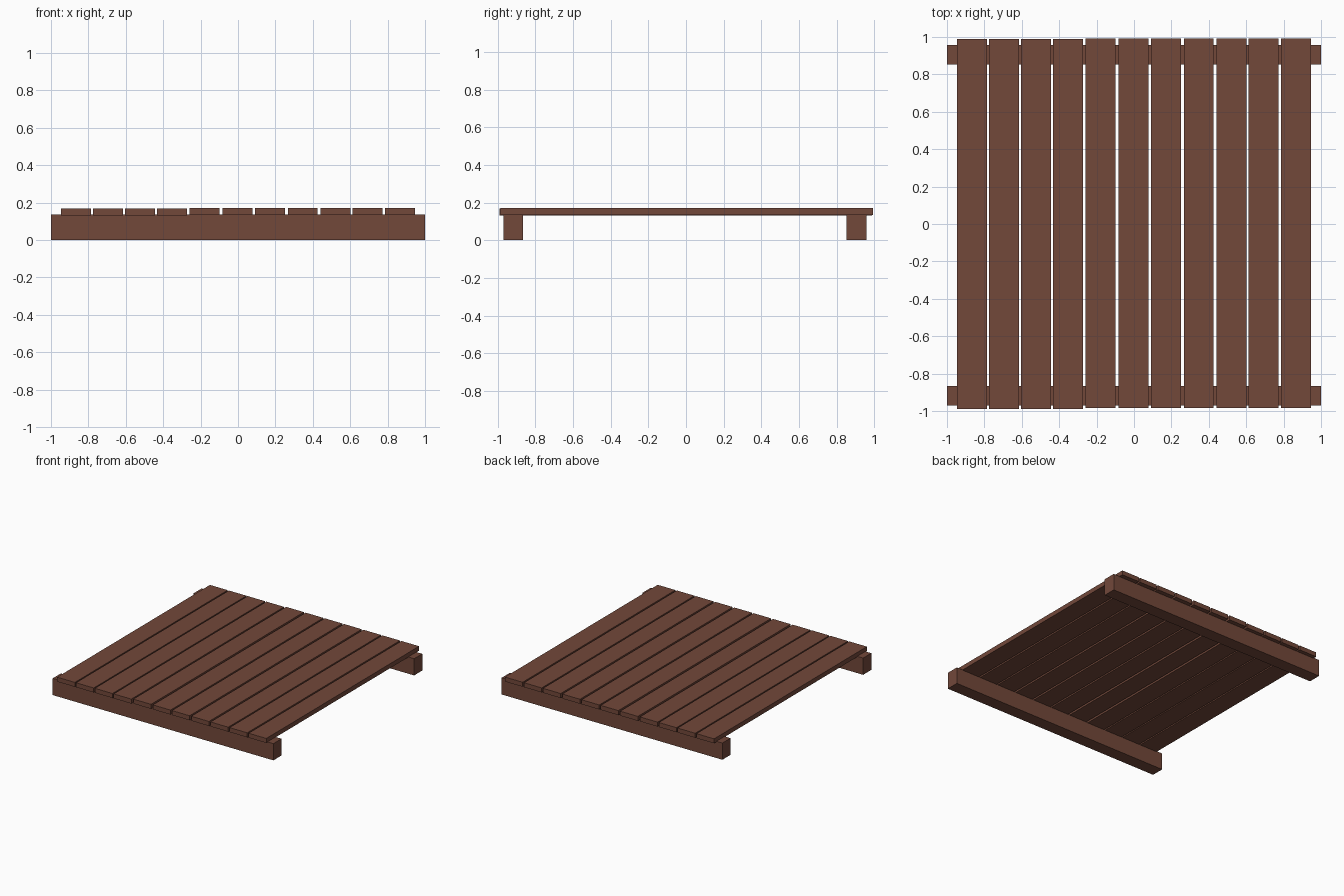
import bpy

if "Cube" in bpy.data.objects:
    bpy.data.objects.remove(bpy.data.objects["Cube"])

wood = bpy.data.materials.new("brown_wood")
wood.diffuse_color = (0.17, 0.065, 0.042, 1)
wood.use_nodes = True
wood.node_tree.nodes["Principled BSDF"].inputs["Base Color"].default_value = wood.diffuse_color


def box(name, x, y, z):
    """Box spanning the given (min, max) ranges."""
    bpy.ops.mesh.primitive_cube_add(size=1, location=[(a + b) / 2 for a, b in (x, y, z)])
    ob = bpy.context.object
    ob.name = name
    ob.scale = [b - a for a, b in (x, y, z)]
    bpy.ops.object.transform_apply(location=False, rotation=False, scale=True)
    ob.data.materials.append(wood)
    return ob


# Two support beams running left to right
box("front_beam", (-1, 1), (-0.97, -0.865), (0, 0.137))
box("back_beam", (-1, 1), (0.852, 0.957), (0, 0.137))

# Eleven deck planks; the left four sit slightly forward and lower
starts = [-0.946, -0.775, -0.605, -0.434, -0.259, -0.082,
          0.091, 0.266, 0.441, 0.613, 0.786]
for i, x in enumerate(starts):
    dy, dz = (0, 0) if i < 4 else (0.005, 0.002)
    box(f"deck_plank_{i + 1}", (x, x + 0.16),
        (-0.99 + dy, 0.988 + dy), (0.132 + dz, 0.169 + dz))
